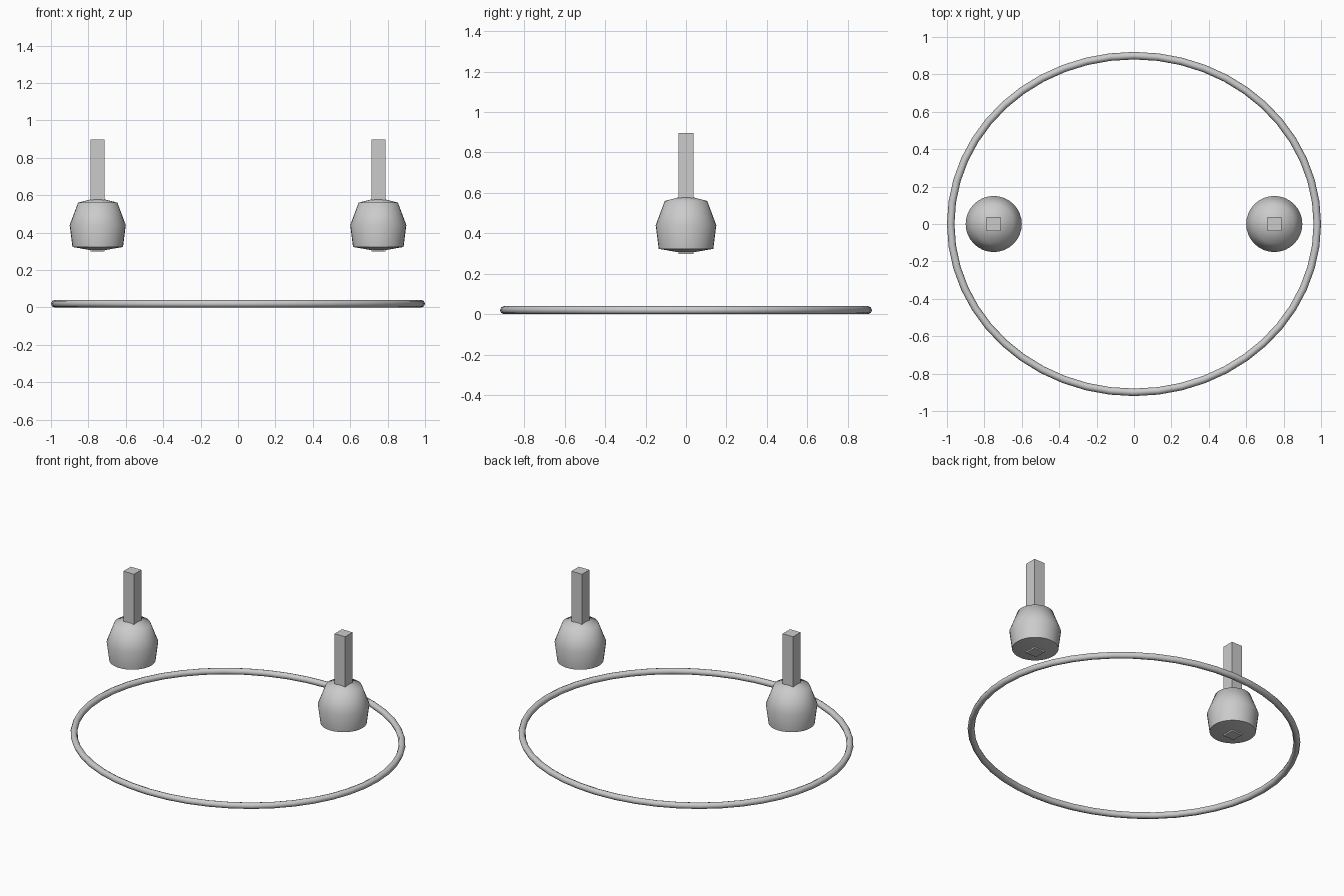
import bpy, bmesh
from math import cos, sin, pi, radians

if "Cube" in bpy.data.objects:
    bpy.data.objects.remove(bpy.data.objects["Cube"])


def make_object(name, bm, smooth_angle=None):
    bmesh.ops.recalc_face_normals(bm, faces=bm.faces)
    mesh = bpy.data.meshes.new(name)
    bm.to_mesh(mesh)
    bm.free()
    obj = bpy.data.objects.new(name, mesh)
    bpy.context.collection.objects.link(obj)
    if smooth_angle:
        bpy.ops.object.select_all(action='DESELECT')
        obj.select_set(True)
        bpy.context.view_layer.objects.active = obj
        bpy.ops.object.shade_smooth_by_angle(angle=radians(smooth_angle))
    return obj


def oval_ring(name, rx, ry, z, r, segments=48, sides=8):
    bm = bmesh.new()
    loops = []
    for i in range(segments):
        a = 2 * pi * i / segments
        # horizontal normal of the oval path
        nx, ny = ry * cos(a), rx * sin(a)
        n = (nx * nx + ny * ny) ** 0.5
        loop = []
        for j in range(sides):
            b = 2 * pi * j / sides
            d = r * cos(b) / n
            loop.append(bm.verts.new((rx * cos(a) + nx * d, ry * sin(a) + ny * d, z + r * sin(b))))
        loops.append(loop)
    for i in range(segments):
        p, q = loops[i], loops[(i + 1) % segments]
        for j in range(sides):
            k = (j + 1) % sides
            bm.faces.new((p[j], q[j], q[k], p[k]))
    return make_object(name, bm, 60)


def lathe(name, x, profile, bottom, top, sides=32):
    bm = bmesh.new()
    rings = [[bm.verts.new((x + r * cos(2 * pi * i / sides), r * sin(2 * pi * i / sides), z))
              for i in range(sides)] for r, z in profile]
    low, high = bm.verts.new((x, 0, bottom)), bm.verts.new((x, 0, top))
    for i in range(sides):
        k = (i + 1) % sides
        for p, q in zip(rings, rings[1:]):
            bm.faces.new((p[i], p[k], q[k], q[i]))
        bm.faces.new((low, rings[0][k], rings[0][i]))
        bm.faces.new((high, rings[-1][i], rings[-1][k]))
    return make_object(name, bm, 60)


def post(name, x, width, z0, z1):
    bm = bmesh.new()
    bmesh.ops.create_cube(bm, size=1)
    for v in bm.verts:
        v.co = (x + v.co.x * width, v.co.y * width, (z0 + z1) / 2 + v.co.z * (z1 - z0))
    return make_object(name, bm)


# Oval hoop on the ground
oval_ring("oval_hoop", 0.98, 0.90, 0.02, 0.02)

# Two rounded bulbs, each with a square post through it
bulb_profile = [(0.135, 0.323), (0.15, 0.44), (0.105, 0.56)]
for side, x in (("left", -0.75), ("right", 0.75)):
    lathe(side + "_bulb", x, bulb_profile, 0.30, 0.587)
    post(side + "_post", x, 0.075, 0.298, 0.897)
